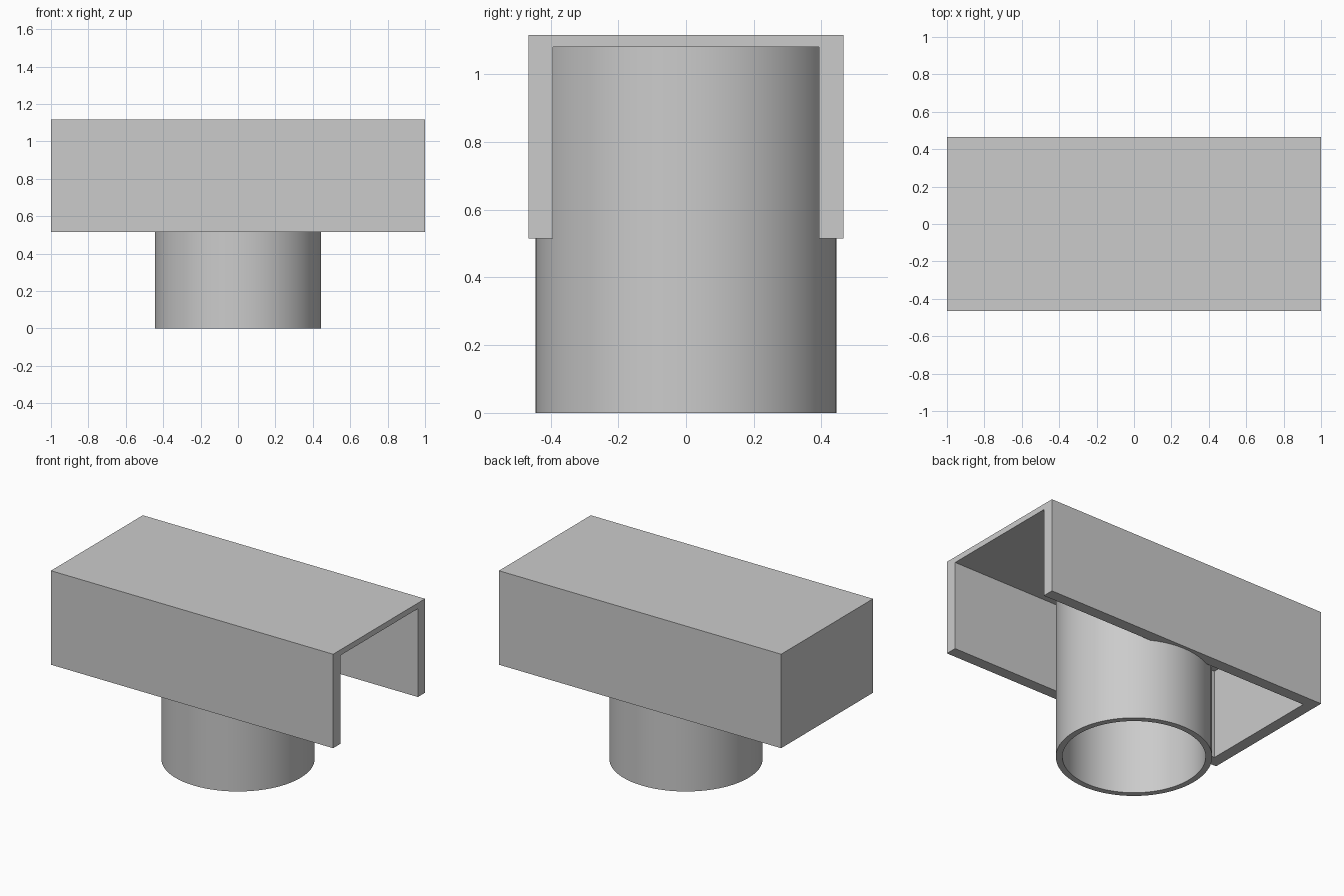
import bpy
import bmesh
import math

cube = bpy.data.objects.get("Cube")
if cube:
    bpy.data.objects.remove(cube, do_unlink=True)

LENGTH, WIDTH = 2.0, 0.93
BASE, TOP = 0.515, 1.117
WALL, ROOF = 0.072, 0.036
OUTER, INNER = 0.445, 0.408
SIDES = 64

grey = bpy.data.materials.new("plain grey")
grey.use_nodes = True
grey.diffuse_color = (0.6, 0.6, 0.6, 1)
grey.node_tree.nodes["Principled BSDF"].inputs["Base Color"].default_value = (0.6, 0.6, 0.6, 1)


def finish(bm, name):
    bmesh.ops.recalc_face_normals(bm, faces=bm.faces)
    mesh = bpy.data.meshes.new(name)
    bm.to_mesh(mesh)
    bm.free()
    mesh.materials.append(grey)
    obj = bpy.data.objects.new(name, mesh)
    bpy.context.collection.objects.link(obj)
    return obj


def box(name, low, high):
    bm = bmesh.new()
    bmesh.ops.create_cube(bm, size=1)
    for v in bm.verts:
        v.co = [lo if c < 0 else hi for c, lo, hi in zip(v.co, low, high)]
    return finish(bm, name)


def ring(bm, radius, z):
    angles = [math.tau * i / SIDES for i in range(SIDES)]
    return [bm.verts.new((radius * math.cos(a), radius * math.sin(a), z)) for a in angles]


def bridge(bm, a, b):
    for i in range(SIDES):
        j = (i + 1) % SIDES
        bm.faces.new((a[i], a[j], b[j], b[i]))


def cut(target, cutter):
    mod = target.modifiers.new("cut", "BOOLEAN")
    mod.operation = "DIFFERENCE"
    mod.solver = "EXACT"
    mod.object = cutter
    bpy.context.view_layer.objects.active = target
    bpy.ops.object.modifier_apply(modifier=mod.name)
    bpy.data.objects.remove(cutter, do_unlink=True)


# Channel housing: open below and at the +x end, closed at the -x end
half = WIDTH / 2
housing = box("channel_housing", (-LENGTH / 2, -half, BASE), (LENGTH / 2, half, TOP))
cut(housing, box("channel_cutter", (-LENGTH / 2 + WALL, WALL - half, BASE - 0.1),
                 (LENGTH / 2 + 0.1, half - WALL, TOP - ROOF)))

# Clear the tube bore out of the side walls, hidden inside the tube wall
bm = bmesh.new()
low, high = ring(bm, (OUTER + INNER) / 2, BASE - 0.1), ring(bm, (OUTER + INNER) / 2, TOP - ROOF)
bridge(bm, low, high)
bm.faces.new(low)
bm.faces.new(high)
cut(housing, finish(bm, "bore_cutter"))

# Hollow round tube rising to the underside of the roof
bm = bmesh.new()
loops = [ring(bm, r, z) for r, z in ((OUTER, 0), (OUTER, TOP - ROOF),
                                     (INNER, TOP - ROOF), (INNER, 0))]
for a, b in zip(loops, loops[1:] + loops[:1]):
    bridge(bm, a, b)
tube = finish(bm, "round_tube")

bpy.ops.object.select_all(action="DESELECT")
tube.select_set(True)
bpy.context.view_layer.objects.active = tube
bpy.ops.object.shade_smooth_by_angle(angle=math.radians(30))
